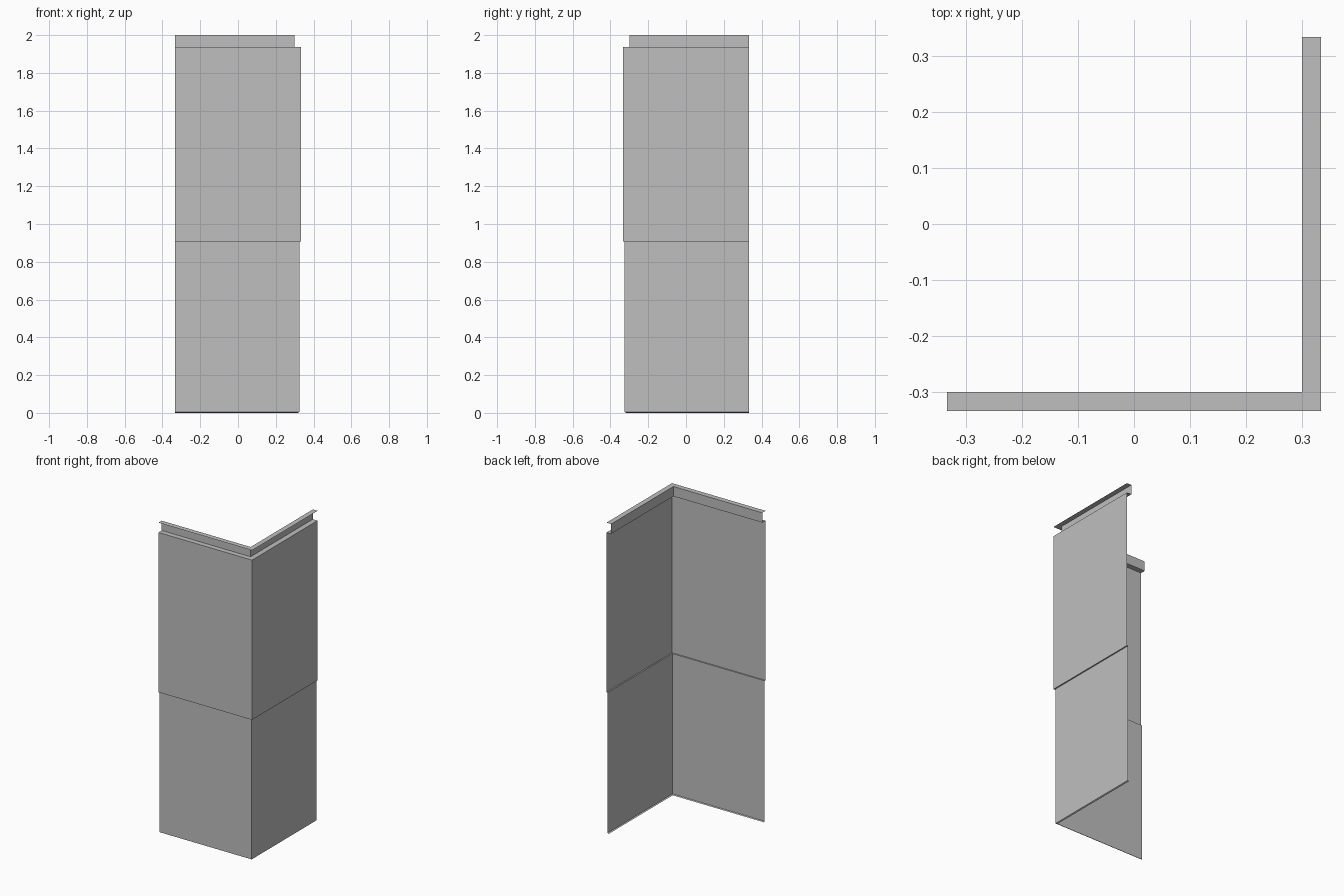
import bpy
import bmesh

HALF = 1 / 3      # half of the plan width
STRIP = 0.30      # offset of the recessed top strip
LOWER = 0.325     # offset of the lower panel

cube = bpy.data.objects.get("Cube")
if cube:
    bpy.data.objects.remove(cube, do_unlink=True)

# Single grey sheet colour
grey = bpy.data.materials.new("sheet_grey")
grey.use_nodes = True
colour = (0.52, 0.52, 0.52, 1)
grey.diffuse_color = colour
grey.node_tree.nodes["Principled BSDF"].inputs["Base Color"].default_value = colour


def corner_sheet(name, profile):
    """Sweep an (offset, height) profile around the mitred outer corner."""
    bm = bmesh.new()
    rows = []
    for d, z in profile:
        path = [(-HALF, -d, z), (d, -d, z), (d, HALF, z)]
        rows.append([bm.verts.new(p) for p in path])
    for low, high in zip(rows, rows[1:]):
        for i in range(2):
            bm.faces.new((low[i], low[i + 1], high[i + 1], high[i]))
    mesh = bpy.data.meshes.new(name)
    bm.to_mesh(mesh)
    bm.free()
    mesh.materials.append(grey)
    obj = bpy.data.objects.new(name, mesh)
    bpy.context.collection.objects.link(obj)
    return obj


# Lower panel with a small turned-in bottom edge
corner_sheet("lower_panel", [(LOWER - 0.008, 0), (LOWER, 0.004), (LOWER, 0.908)])

# Upper panel: overhanging lip, wall face and top ledge
corner_sheet("upper_panel", [(LOWER, 0.908), (HALF, 0.908),
                             (HALF, 1.937), (STRIP, 1.937)])

# Recessed strip with its outward top flange
corner_sheet("top_strip", [(STRIP, 1.937), (STRIP, 2.0), (HALF, 2.0)])
